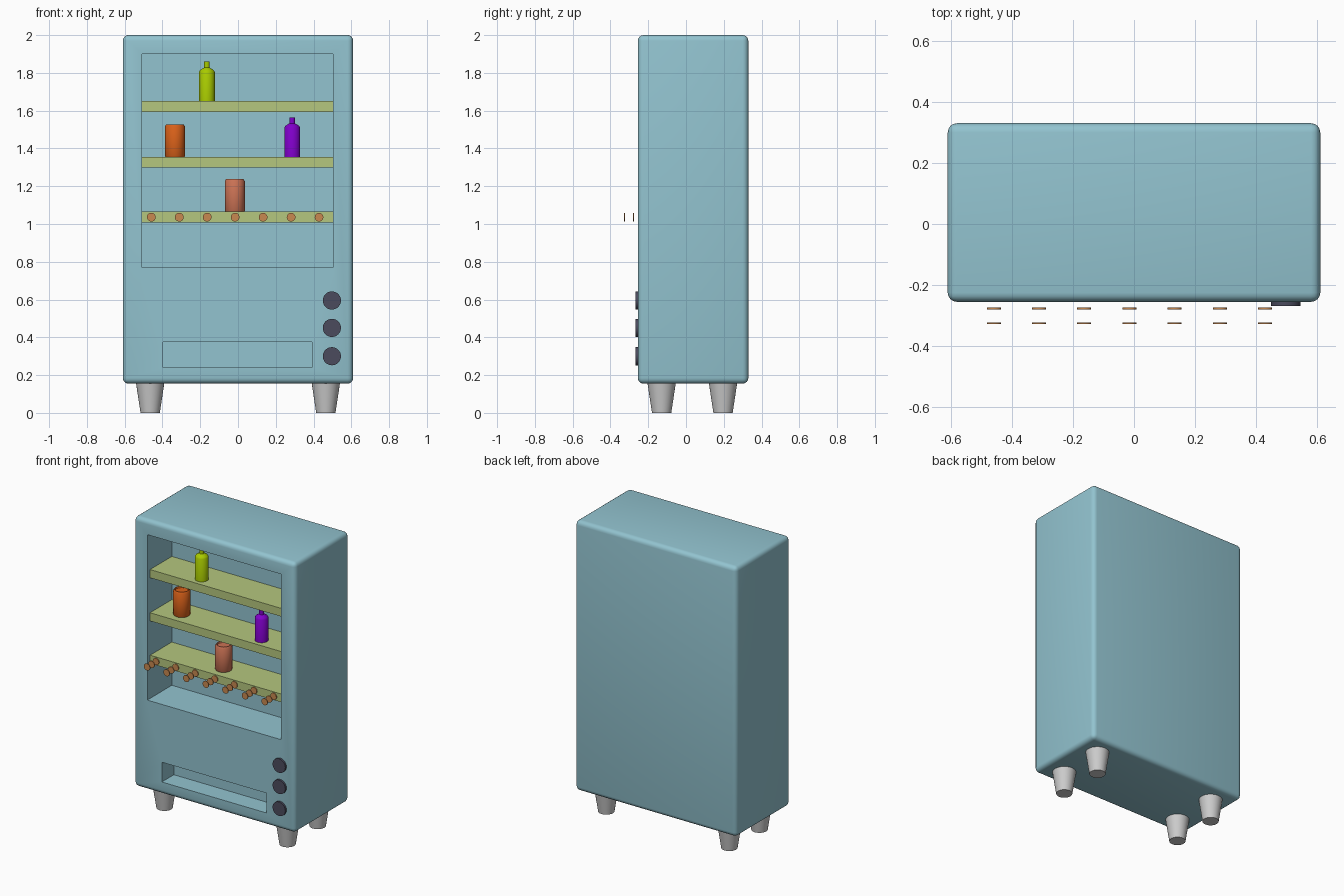
import bpy, bmesh, math

if "Cube" in bpy.data.objects:
    bpy.data.objects.remove(bpy.data.objects["Cube"])


def material(name, rgb):
    m = bpy.data.materials.new(name)
    m.diffuse_color = (*rgb, 1)
    m.use_nodes = True
    m.node_tree.nodes["Principled BSDF"].inputs["Base Color"].default_value = m.diffuse_color
    return m


BLUE = material("cabinet_blue", (0.29, 0.55, 0.63))
GREEN = material("shelf_green", (0.46, 0.57, 0.21))
COPPER = material("copper", (0.58, 0.25, 0.08))
DARK = material("dark_knob", (0.07, 0.07, 0.11))
LIME = material("lime", (0.40, 0.60, 0.0))
ORANGE = material("orange", (0.70, 0.12, 0.01))
PURPLE = material("purple", (0.22, 0.0, 0.60))
SALMON = material("salmon", (0.60, 0.17, 0.09))


def finish(ob, name, mat, smooth=True):
    ob.name = name
    if mat:
        ob.data.materials.append(mat)
    if smooth:
        bpy.ops.object.select_all(action='DESELECT')
        ob.select_set(True)
        bpy.context.view_layer.objects.active = ob
        bpy.ops.object.shade_smooth_by_angle(angle=math.radians(35))
    return ob


def box(name, lo, hi, mat=None):
    bpy.ops.mesh.primitive_cube_add(size=1, location=[(a + b) / 2 for a, b in zip(lo, hi)])
    ob = bpy.context.object
    ob.scale = [b - a for a, b in zip(lo, hi)]
    bpy.ops.object.transform_apply(location=False, rotation=False, scale=True)
    return finish(ob, name, mat, False)


def lathe(name, profile, loc, mat, sides=32):
    # profile of (radius, height) points, both ends closed on the axis
    bm = bmesh.new()
    verts = [bm.verts.new((r, 0, z)) for r, z in profile]
    edges = [bm.edges.new(p) for p in zip(verts, verts[1:])]
    bmesh.ops.spin(bm, geom=verts + edges, cent=(0, 0, 0), axis=(0, 0, 1),
                   angle=2 * math.pi, steps=sides)
    bmesh.ops.remove_doubles(bm, verts=bm.verts, dist=1e-5)
    bmesh.ops.recalc_face_normals(bm, faces=bm.faces)
    me = bpy.data.meshes.new(name)
    bm.to_mesh(me)
    bm.free()
    ob = bpy.data.objects.new(name, me)
    bpy.context.collection.objects.link(ob)
    ob.location = loc
    return finish(ob, name, mat)


def disc(name, x, z, y0, y1, r, mat, sides):
    bpy.ops.mesh.primitive_cylinder_add(vertices=sides, radius=r, depth=y1 - y0,
                                        location=(x, (y0 + y1) / 2, z),
                                        rotation=(math.pi / 2, 0, 0))
    return finish(bpy.context.object, name, mat)


# Cabinet with rounded edges, display window and delivery slot cut in
cabinet = box("cabinet", (-0.61, -0.255, 0.155), (0.61, 0.33, 2.0), BLUE)
bevel = cabinet.modifiers.new("bevel", 'BEVEL')
bevel.width = 0.03
bevel.segments = 4
cutters = [box("window_cutter", (-0.507, -0.4, 0.77), (0.503, 0.01, 1.90)),
           box("slot_cutter", (-0.397, -0.4, 0.24), (0.393, -0.125, 0.375))]
for c in cutters:
    cut = cabinet.modifiers.new(c.name, 'BOOLEAN')
    cut.operation = 'DIFFERENCE'
    cut.solver = 'EXACT'
    cut.object = c
bpy.ops.object.select_all(action='DESELECT')
cabinet.select_set(True)
bpy.context.view_layer.objects.active = cabinet
for m in list(cabinet.modifiers):
    bpy.ops.object.modifier_apply(modifier=m.name)
for c in cutters:
    bpy.data.objects.remove(c)
bpy.ops.object.shade_smooth_by_angle(angle=math.radians(35))

# Shelves
for i, top in enumerate((1.065, 1.355, 1.65)):
    box(f"shelf_{i}", (-0.507, -0.225, top - 0.056), (0.503, 0.012, top), GREEN)

# Tapered legs
for x in (-0.465, 0.465):
    for y in (-0.129, 0.196):
        lathe("leg", [(0, 0), (0.051, 0), (0.075, 0.158), (0, 0.158)], (x, y, 0), None)

# Control knobs
for z in (0.30, 0.45, 0.595):
    disc("knob", 0.497, z, -0.268, -0.25, 0.048, DARK, 32)

# Rows of small discs in front of the lowest shelf
for i in range(7):
    for y in (-0.325, -0.277, -0.229):
        disc("dispenser_disc", -0.459 + 0.148 * i, 1.036, y - 0.003, y + 0.003, 0.023, COPPER, 20)

# Bottles and cans
bottle = [(0, 0), (0.042, 0), (0.042, 0.155), (0.036, 0.165), (0.015, 0.178),
          (0.015, 0.21), (0, 0.21)]
can = [(0, 0), (0.05, 0), (0.053, 0.005), (0.053, 0.162), (0.046, 0.172),
       (0.042, 0.172), (0.039, 0.163), (0, 0.163)]
lathe("lime_bottle", bottle, (-0.165, -0.155, 1.65), LIME)
lathe("purple_bottle", bottle, (0.287, -0.155, 1.355), PURPLE)
lathe("orange_can", can, (-0.334, -0.13, 1.355), ORANGE)
lathe("salmon_can", can, (-0.017, -0.13, 1.065), SALMON)
